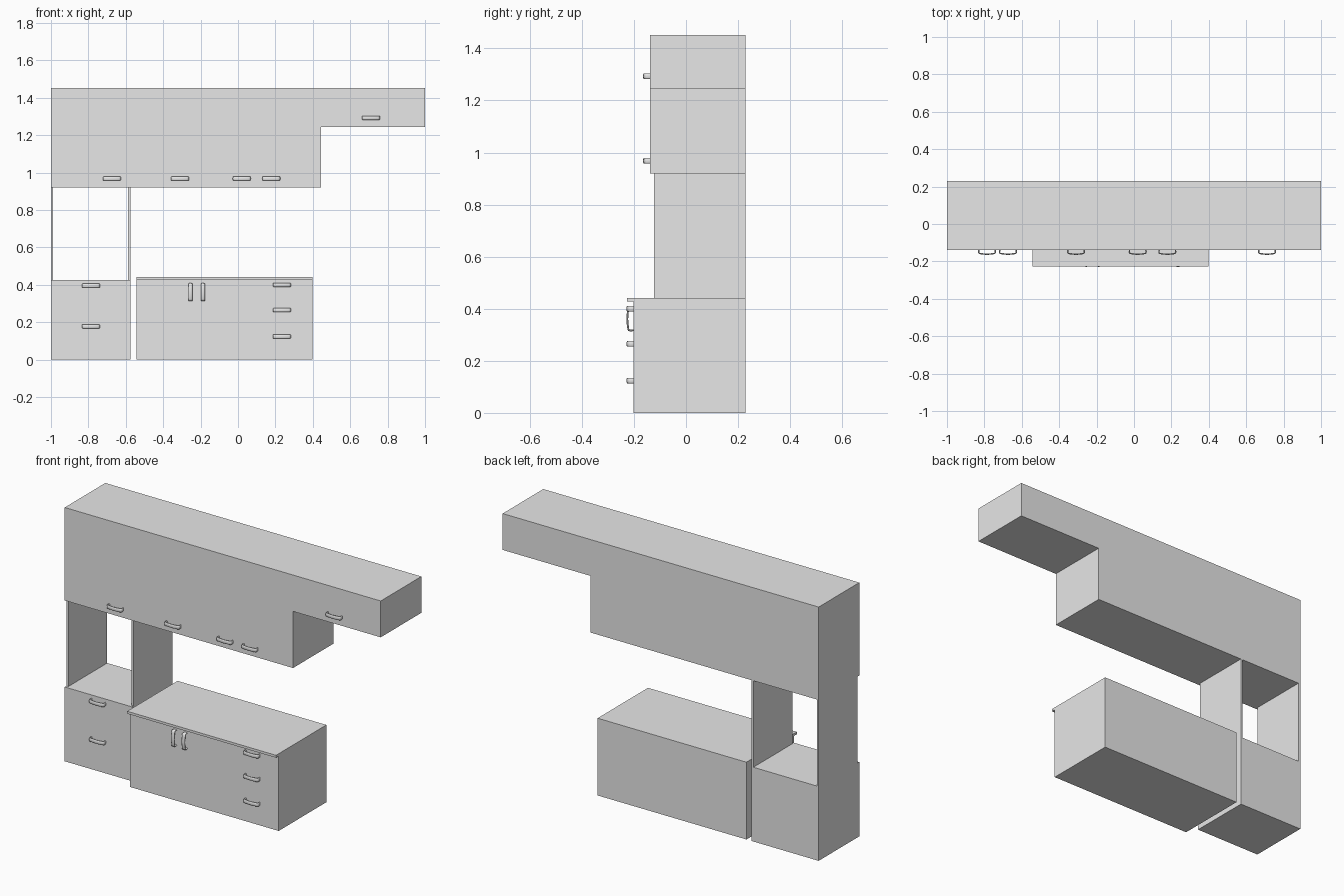
import bpy, bmesh
from math import cos, sin, pi
from mathutils import Vector

cube = bpy.data.objects.get("Cube")
if cube:
    bpy.data.objects.remove(cube, do_unlink=True)

grey = bpy.data.materials.new("plain grey")
grey.use_nodes = True
grey.diffuse_color = (0.8, 0.8, 0.8, 1)
grey.node_tree.nodes["Principled BSDF"].inputs["Base Color"].default_value = (0.8, 0.8, 0.8, 1)

BACK = 0.229
WALL_FRONT = -0.138
BASE_FRONT = -0.202


def finish(name, bm):
    bmesh.ops.recalc_face_normals(bm, faces=bm.faces)
    mesh = bpy.data.meshes.new(name)
    bm.to_mesh(mesh)
    bm.free()
    mesh.materials.append(grey)
    obj = bpy.data.objects.new(name, mesh)
    bpy.context.collection.objects.link(obj)
    return obj


def extrude_front(name, outline, y0, y1):
    """Extrude an outline drawn in x and z from y0 to y1."""
    bm = bmesh.new()
    face = bm.faces.new([bm.verts.new((x, y0, z)) for x, z in outline])
    out = bmesh.ops.extrude_face_region(bm, geom=[face])
    moved = [v for v in out["geom"] if isinstance(v, bmesh.types.BMVert)]
    bmesh.ops.translate(bm, verts=moved, vec=(0, y1 - y0, 0))
    return finish(name, bm)


def box(name, x0, x1, z0, z1, y0, y1=BACK):
    return extrude_front(name, [(x0, z0), (x1, z0), (x1, z1), (x0, z1)], y0, y1)


def handle(name, x, front, z, upright=False):
    """Bowed pull: an oval section swept along a shallow arch."""
    path = [(-0.043, -0.002), (-0.045, 0.012), (-0.043, 0.018), (-0.036, 0.020),
            (-0.018, 0.0225), (0, 0.0235)]
    path += [(-u, d) for u, d in reversed(path[:-1])]
    pts = [Vector(p) for p in path]
    sides = 10
    bm = bmesh.new()
    rings = []
    for i, p in enumerate(pts):
        t = (pts[min(i + 1, len(pts) - 1)] - pts[max(i - 1, 0)]).normalized()
        normal = Vector((-t.y, t.x))
        ring = []
        for k in range(sides):
            a = 2 * pi * k / sides
            q = p + normal * 0.0035 * cos(a)
            w = 0.011 * sin(a)
            u, v = (w, q.x) if upright else (q.x, w)
            ring.append(bm.verts.new((x + u, front - q.y, z + v)))
        rings.append(ring)
    for a, b in zip(rings, rings[1:]):
        for k in range(sides):
            n = (k + 1) % sides
            bm.faces.new((a[k], a[n], b[n], b[k]))
    bm.faces.new(rings[0])
    bm.faces.new(rings[-1])
    obj = finish(name, bm)
    for poly in obj.data.polygons:
        poly.use_smooth = len(poly.vertices) == 4


# Stepped row of wall cabinets
extrude_front("wall_cabinets",
              [(-1, 0.92), (0.445, 0.92), (0.445, 1.244), (1, 1.244), (1, 1.452), (-1, 1.452)],
              WALL_FRONT, BACK)

# Tall unit: drawers below an open niche
box("tall_unit_drawers", -1, -0.575, 0, 0.425, WALL_FRONT)
for side, x in (("right", -1), ("left", -0.587)):
    box("niche_panel_" + side, x, x + 0.012, 0.425, 0.92, -0.123)

# Base cabinet with a worktop lip along the front
extrude = [(BASE_FRONT, 0), (BACK, 0), (BACK, 0.442), (-0.226, 0.442),
           (-0.226, 0.428), (BASE_FRONT, 0.428)]
bm = bmesh.new()
end = bm.faces.new([bm.verts.new((-0.543, y, z)) for y, z in extrude])
out = bmesh.ops.extrude_face_region(bm, geom=[end])
bmesh.ops.translate(bm, verts=[v for v in out["geom"] if isinstance(v, bmesh.types.BMVert)],
                    vec=(0.942, 0, 0))
finish("base_cabinet", bm)

# Handles
for i, x in enumerate((-0.674, -0.31, 0.02, 0.178)):
    handle(f"wall_handle_{i + 1}", x, WALL_FRONT, 0.968)
handle("short_cabinet_handle", 0.711, WALL_FRONT, 1.293)
for i, z in enumerate((0.396, 0.178)):
    handle(f"tall_unit_handle_{i + 1}", -0.786, WALL_FRONT, z)
for i, z in enumerate((0.4, 0.265, 0.124)):
    handle(f"drawer_handle_{i + 1}", 0.235, BASE_FRONT, z)
for i, x in enumerate((-0.255, -0.188)):
    handle(f"door_handle_{i + 1}", x, BASE_FRONT, 0.361, upright=True)
